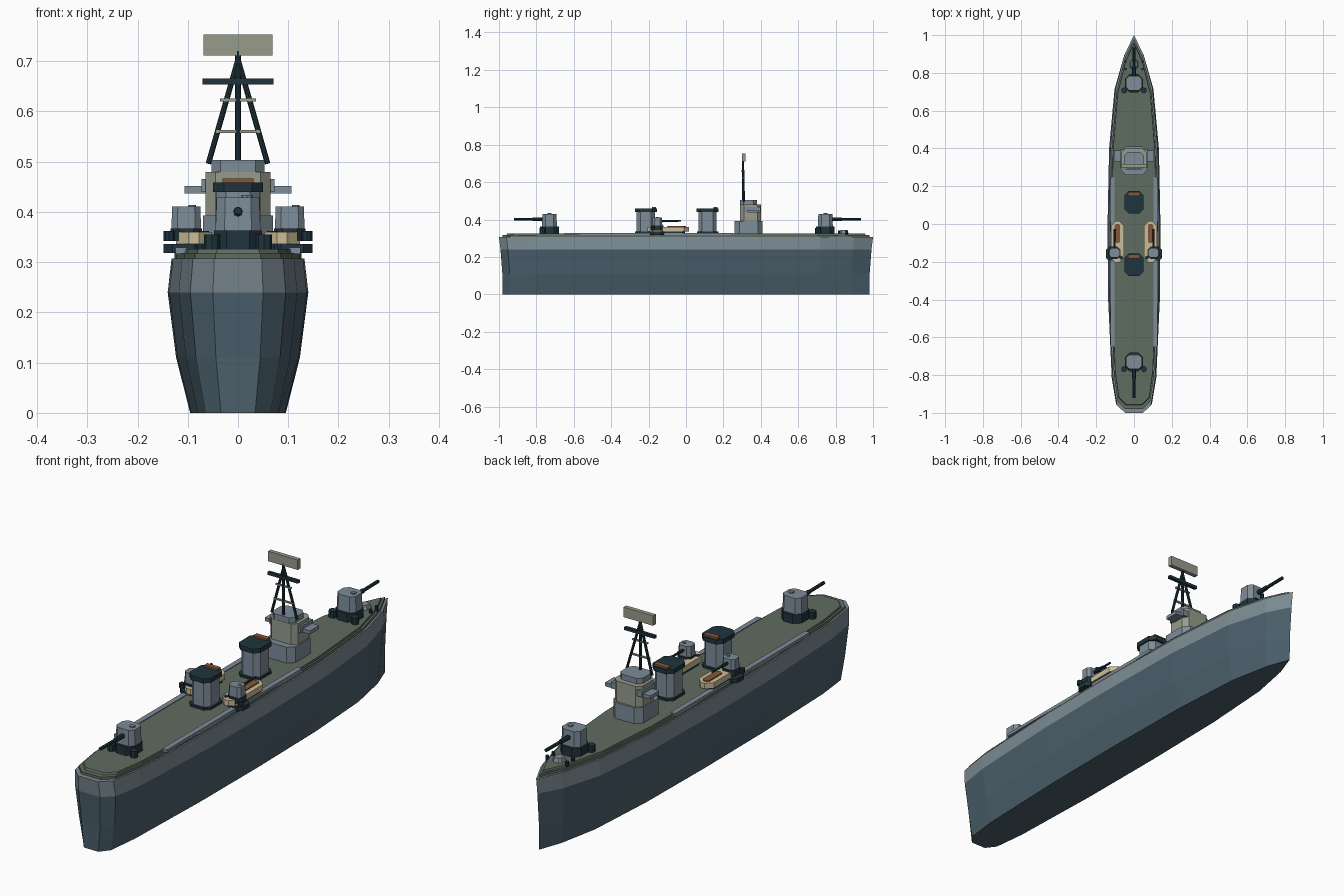
import bpy, bmesh, math
from mathutils import Vector

if "Cube" in bpy.data.objects:
    bpy.data.objects.remove(bpy.data.objects["Cube"])


def material(name, hexcode):
    rgb = [int(hexcode[i:i + 2], 16) / 255 for i in (0, 2, 4)]
    lin = [c / 12.92 if c < 0.04 else ((c + 0.055) / 1.055) ** 2.4 for c in rgb]
    m = bpy.data.materials.new(name)
    m.use_nodes = True
    m.diffuse_color = (*lin, 1)
    m.node_tree.nodes["Principled BSDF"].inputs["Base Color"].default_value = (*lin, 1)
    return m


HULL = material("lower hull slate", "4b606c")
BAND = material("upper hull grey", "7b8b93")
GREY = material("superstructure blue grey", "7d8c98")
DECK = material("deck green", "5f6c60")
DARK = material("dark steel", "20343d")
KHAKI = material("khaki grey", "979c8c")
CREAM = material("boat cream", "cdbd98")
BROWN = material("rust brown", "84573a")


def loft(name, rings, mats, rule=lambda level: 0):
    """Skin a stack of equal-length rings and cap both ends."""
    bm = bmesh.new()
    rows = [[bm.verts.new(p) for p in ring] for ring in rings]
    n = len(rows[0])
    for level, (low, high) in enumerate(zip(rows, rows[1:])):
        for i in range(n):
            j = (i + 1) % n
            f = bm.faces.new((low[i], low[j], high[j], high[i]))
            f.material_index = rule(level)
    bm.faces.new(rows[0][::-1])
    bm.faces.new(rows[-1]).material_index = rule(len(rows) - 2)
    bmesh.ops.recalc_face_normals(bm, faces=bm.faces[:])
    mesh = bpy.data.meshes.new(name)
    bm.to_mesh(mesh)
    bm.free()
    for m in mats:
        mesh.materials.append(m)
    ob = bpy.data.objects.new(name, mesh)
    bpy.context.collection.objects.link(ob)
    return ob


def block(name, x, y, z0, z1, w, d, mat, cut=0.0, top=1.0):
    """Upright block with optional cut corners and tapered top."""
    a, b = w / 2, d / 2
    if cut:
        shape = [(a, cut - b), (a, b - cut), (a - cut, b), (cut - a, b),
                 (-a, b - cut), (-a, cut - b), (cut - a, -b), (a - cut, -b)]
    else:
        shape = [(a, -b), (a, b), (-a, b), (-a, -b)]
    rings = [[(x + p * k, y + q * k, z) for p, q in shape]
             for z, k in ((z0, 1), (z1, top))]
    return loft(name, rings, [mat])


def rod(name, start, end, radius, mat, sides=8):
    a, b = Vector(start), Vector(end)
    bpy.ops.mesh.primitive_cylinder_add(vertices=sides, radius=radius,
                                        depth=(b - a).length, location=(a + b) / 2)
    ob = bpy.context.object
    ob.name = name
    ob.rotation_mode = "QUATERNION"
    ob.rotation_quaternion = (b - a).to_track_quat("Z", "Y")
    ob.data.materials.append(mat)
    return ob


# Hull and deck share one plan outline, stern to bow
half = [(-1, 0.05), (-0.96, 0.095), (-0.82, 0.118), (-0.4, 0.137), (0, 0.14),
        (0.4, 0.132), (0.72, 0.103), (0.9, 0.052)]
plan = [(w, y) for y, w in half] + [(0, 1)] + [(-w, y) for y, w in half[::-1]]


def ring(z, kx, ky):
    return [(x * kx, y * ky, z) for x, y in plan]


loft("hull", [ring(0, 0.68, 0.98), ring(0.11, 0.88, 0.982),
              ring(0.24, 1, 0.992), ring(0.307, 0.945, 1)],
     [HULL, BAND], lambda level: int(level == 2))
loft("deck_edge", [ring(0.306, 0.9, 0.98), ring(0.318, 0.9, 0.98)], [DECK])
loft("deck", [ring(0.317, 0.85, 0.96), ring(0.326, 0.84, 0.955)], [DECK])

for s, side in ((1, "left"), (-1, "right")):
    block(side + "_walkway", s * 0.113, -0.2, 0.316, 0.329, 0.022, 0.9, GREY)


def gun(name, x, y, z, facing, k):
    """Gun mount of scale k; facing is +1 toward the bow, -1 toward the stern."""
    block(name + "_base", x, y, z, z + 0.038 * k, 0.095 * k, 0.1 * k, DARK, 0.025 * k)
    for s in (-1, 1):
        rod(name + "_locker", (x + s * 0.052 * k, y - 0.038 * k, z),
            (x + s * 0.052 * k, y - 0.038 * k, z + 0.03 * k), 0.016 * k, DARK)
    block(name + "_house", x, y, z + 0.036 * k, z + 0.104 * k, 0.09 * k, 0.08 * k,
          GREY, 0.018 * k, 0.94)
    rod(name + "_hatch", (x + 0.018 * k, y, z + 0.1 * k),
        (x + 0.018 * k, y, z + 0.109 * k), 0.011 * k, GREY)
    rod(name + "_barrel", (x, y + facing * 0.03 * k, z + 0.075 * k),
        (x, y + facing * 0.19 * k, z + 0.077 * k), 0.007 * k, DARK)
    rod(name + "_sleeve", (x, y + facing * 0.03 * k, z + 0.075 * k),
        (x, y + facing * 0.09 * k, z + 0.076 * k), 0.0095 * k, DARK)


gun("stern_gun", 0, -0.73, 0.325, -1, 1)
gun("bow_gun", 0, 0.745, 0.325, 1, 1)

# Bow deck fittings
block("anchor_winch", 0, 0.845, 0.325, 0.343, 0.045, 0.05, GREY, 0.01, 0.7)
for s in (-1, 1):
    for y in (0.82, 0.86):
        rod("bollard", (s * 0.046, y, 0.318), (s * 0.046, y, 0.34), 0.007, DARK)

# Funnels
for y, name in ((0.115, "forward_funnel"), (-0.215, "aft_funnel")):
    block(name + "_foot", 0, y, 0.325, 0.335, 0.1, 0.115, DARK, 0.02)
    block(name + "_body", 0, y, 0.33, 0.442, 0.088, 0.098, GREY, 0.02)
    block(name + "_cap", 0, y, 0.44, 0.459, 0.1, 0.118, DARK, 0.022)
    block(name + "_vent", 0, y + 0.043, 0.455, 0.467, 0.062, 0.022, BROWN)

# Bridge
block("bridge_base", 0, 0.335, 0.325, 0.393, 0.14, 0.15, GREY, 0.025)
block("bridge_tower", 0, 0.345, 0.39, 0.48, 0.13, 0.112, KHAKI, 0.02)
block("bridge_wings", 0, 0.36, 0.437, 0.452, 0.212, 0.06, GREY)
block("wing_cabins", 0, 0.355, 0.44, 0.466, 0.145, 0.085, GREY)
block("bridge_roof", 0, 0.335, 0.479, 0.503, 0.105, 0.09, GREY, 0.018)

# Tripod mast and radar
rod("mast_pole", (0, 0.305, 0.5), (0, 0.305, 0.72), 0.006, DARK)
for s in (-1, 1):
    rod("mast_leg", (s * 0.059, 0.31, 0.496), (0, 0.305, 0.703), 0.0055, DARK)
block("mast_yard", 0, 0.305, 0.654, 0.666, 0.142, 0.014, DARK)
block("upper_mast_brace", 0, 0.305, 0.62, 0.626, 0.072, 0.008, KHAKI)
block("lower_mast_brace", 0, 0.305, 0.557, 0.563, 0.09, 0.008, KHAKI)
block("radar_panel", 0, 0.309, 0.711, 0.753, 0.138, 0.018, KHAKI)

# Boats and side guns amidships
for s, side in ((1, "left"), (-1, "right")):
    x = s * 0.088
    block(side + "_boat_cradle", x, -0.095, 0.32, 0.34, 0.06, 0.18, DARK, 0.015)
    block(side + "_boat", x, -0.095, 0.336, 0.36, 0.07, 0.22, CREAM, 0.025)
    block(side + "_boat_seats", x, -0.05, 0.358, 0.364, 0.03, 0.1, BROWN, 0.008)
    block(side + "_gun_platform", s * 0.108, -0.155, 0.318, 0.336, 0.08, 0.075, DARK, 0.018)
    gun(side + "_side_gun", s * 0.103, -0.153, 0.342, 1, 0.66)
